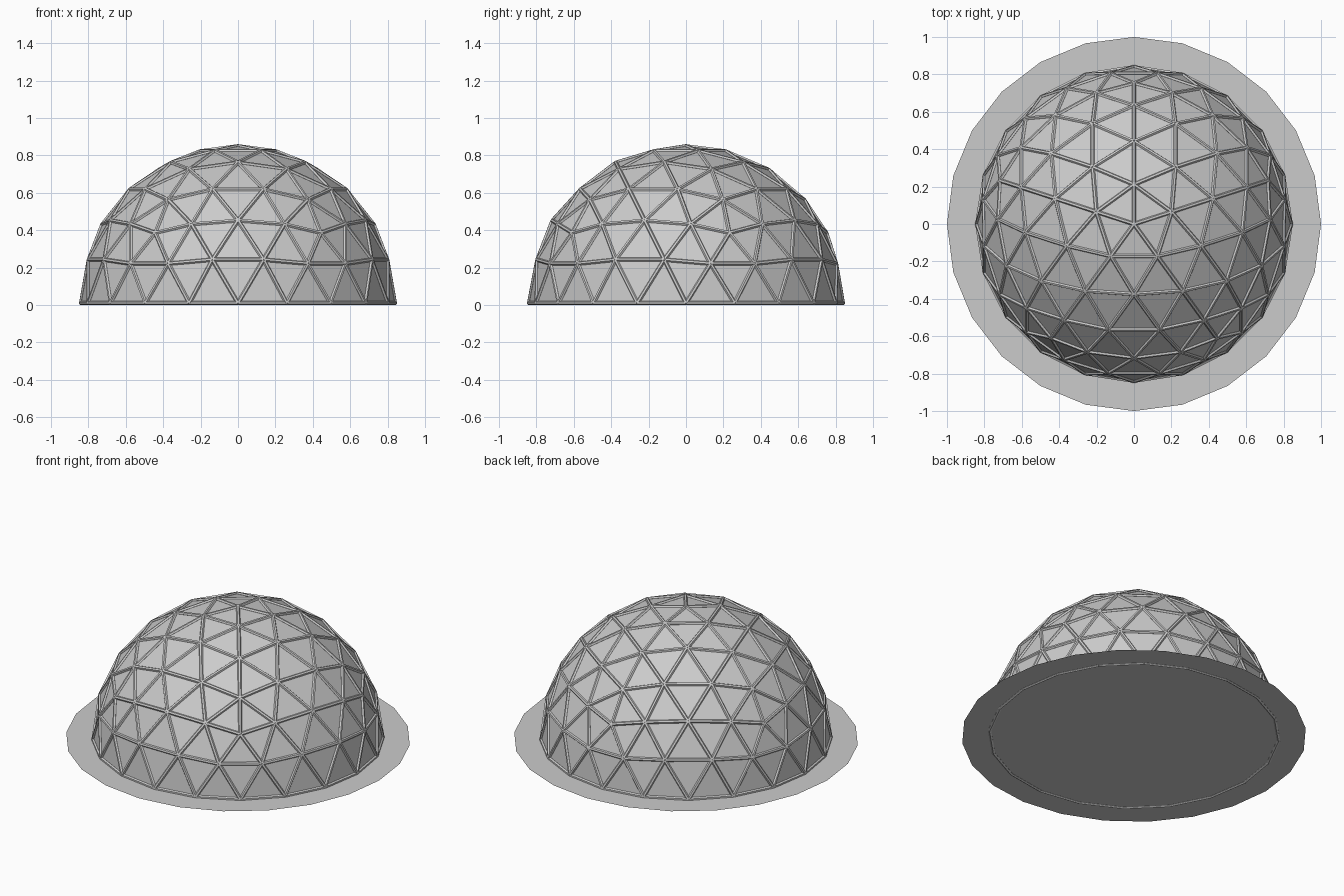
import bpy, bmesh
from math import radians
from mathutils import Matrix, Vector

if "Cube" in bpy.data.objects:
    bpy.data.objects.remove(bpy.data.objects["Cube"])

R, Z0, STRUT = 0.84, 0.01, 0.011


def finish(bm, name):
    mesh = bpy.data.meshes.new(name)
    bm.to_mesh(mesh)
    bm.free()
    ob = bpy.data.objects.new(name, mesh)
    bpy.context.collection.objects.link(ob)
    return ob


# triangular panels: upper half of a frequency-4 icosahedral sphere
panels = bmesh.new()
bmesh.ops.create_icosphere(panels, subdivisions=3, radius=R,
                           matrix=Matrix.Rotation(radians(90), 4, 'Z'))
low = [v for v in panels.verts if v.co.z < -0.02]
bmesh.ops.delete(panels, geom=low, context='VERTS')
bmesh.ops.translate(panels, verts=panels.verts, vec=(0, 0, Z0))

# struts: one slim six-sided bar along every panel edge
struts = bmesh.new()
for e in panels.edges:
    a, b = e.verts[0].co, e.verts[1].co
    d = b - a
    mid = (a + b) / 2
    out = mid - Vector((0, 0, Z0))
    y = d.normalized().cross(out.normalized())
    x = y.cross(d.normalized())
    rot = Matrix((x, y, d.normalized())).transposed().to_4x4()
    bmesh.ops.create_cone(struts, cap_ends=True, segments=6, radius1=STRUT,
                          radius2=STRUT, depth=d.length,
                          matrix=Matrix.Translation(mid) @ rot)
finish(panels, "dome_panels")
finish(struts, "dome_struts")

# flat 24-sided base sheet
base = bmesh.new()
bmesh.ops.create_circle(base, cap_ends=True, segments=24, radius=1.0,
                        matrix=Matrix.Translation((0, 0, 0.006)))
finish(base, "base_disc")
